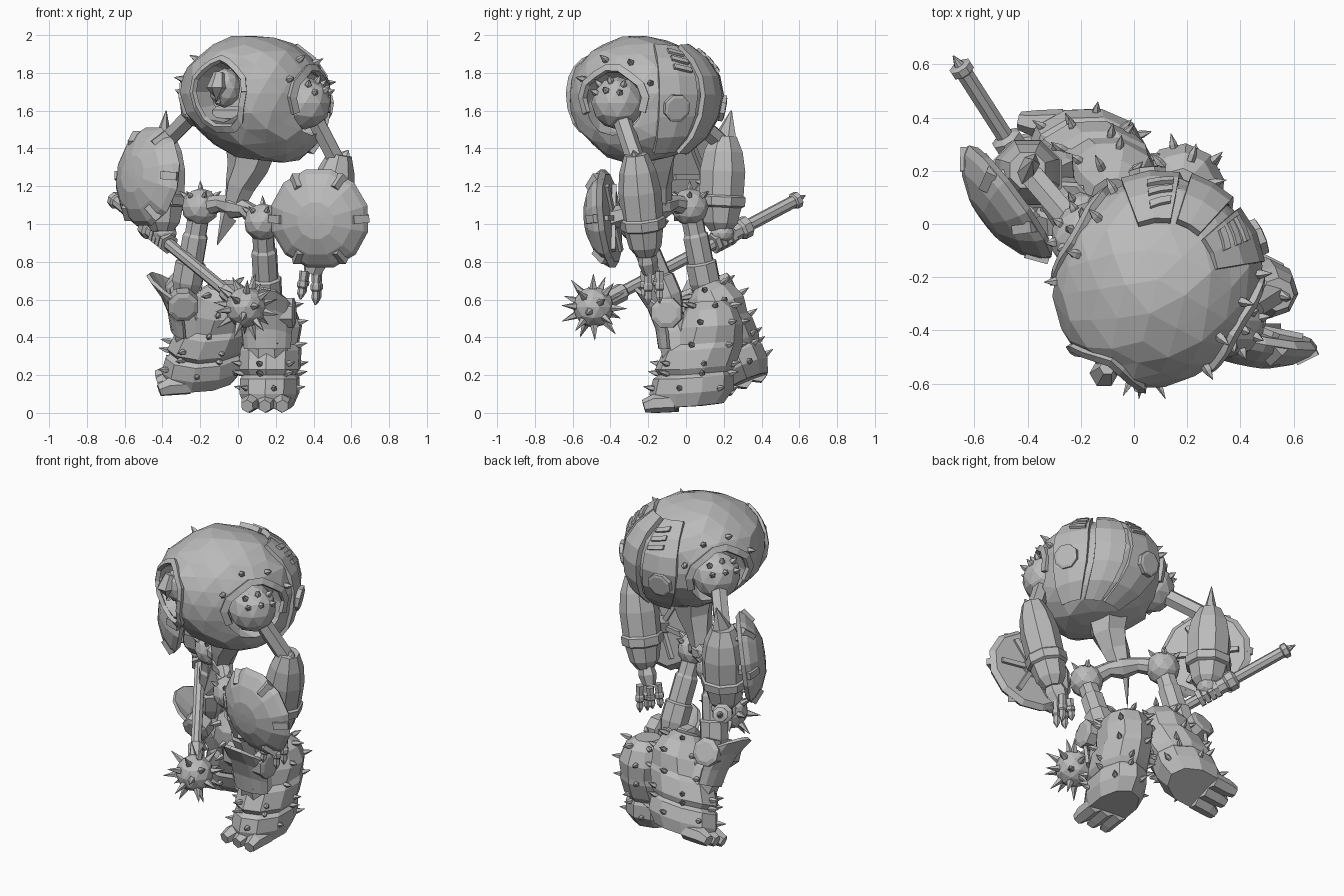
import bpy, bmesh, random
from math import sin, cos, pi, radians, atan2, asin
from mathutils import Vector as V, Matrix as M

random.seed(4)
if "Cube" in bpy.data.objects:
    bpy.data.objects.remove(bpy.data.objects["Cube"])

grey = bpy.data.materials.new("plain_grey")
grey.use_nodes = True
grey.diffuse_color = (0.5, 0.5, 0.5, 1)
grey.node_tree.nodes["Principled BSDF"].inputs["Base Color"].default_value = grey.diffuse_color


def finish(name, bm, mat=None):
    """Turn a bmesh into a flat shaded object."""
    bmesh.ops.recalc_face_normals(bm, faces=bm.faces)
    if mat:
        bm.transform(mat)
    me = bpy.data.meshes.new(name)
    bm.to_mesh(me)
    bm.free()
    me.materials.append(grey)
    ob = bpy.data.objects.new(name, me)
    bpy.context.scene.collection.objects.link(ob)
    return ob


def loft(bm, pts, n=8, squash=1.0):
    """Rings of n sides along a path of (point, radius)."""
    rings = []
    for i, (p, r) in enumerate(pts):
        d = V(pts[min(i + 1, len(pts) - 1)][0]) - V(pts[max(i - 1, 0)][0])
        q = d.to_track_quat('Z', 'Y')
        rings.append([bm.verts.new(V(p) + q @ V((r * cos(a) * squash, r * sin(a), 0)))
                      for a in [2 * pi * (k + .5) / n for k in range(n)]])
    for a, b in zip(rings, rings[1:]):
        for k in range(n):
            bm.faces.new((a[k], a[(k + 1) % n], b[(k + 1) % n], b[k]))
    bm.faces.new(rings[0])
    bm.faces.new(rings[-1])


def tube(name, pts, n=8, squash=1.0, mat=None):
    bm = bmesh.new()
    loft(bm, pts, n, squash)
    return finish(name, bm, mat)


def spikes(name, items, length=.07, r=.018, mat=None):
    """Small cones from a list of (point, direction)."""
    bm = bmesh.new()
    for p, d in items:
        p, d = V(p), V(d).normalized()
        loft(bm, [(p - d * .02, r), (p + d * .01, r), (p + d * length, .001)], 5)
    return finish(name, bm, mat)


def ball(name, c, r, sub=2, scale=(1, 1, 1)):
    bm = bmesh.new()
    bmesh.ops.create_icosphere(bm, subdivisions=sub, radius=r)
    return finish(name, bm, M.Translation(c) @ M.Diagonal((*scale, 1)))


def sheet(name, f, nu, nv, thick, mat=None):
    """Thick sheet over f(u, v) with u and v from 0 to 1."""
    bm = bmesh.new()
    g = [[bm.verts.new(f(i / nu, j / nv)) for j in range(nv + 1)] for i in range(nu + 1)]
    for i in range(nu):
        for j in range(nv):
            bm.faces.new((g[i][j], g[i + 1][j], g[i + 1][j + 1], g[i][j + 1]))
    ob = finish(name, bm, mat)
    m = ob.modifiers.new("thickness", 'SOLIDIFY')
    m.thickness, m.offset = thick, 0
    return ob


# Torso: rounded shell turned towards the right
yaw = M.Rotation(radians(-30), 4, 'Z')
mid = V((.09, -.21, 1.69))
fwd, side, up = yaw @ V((0, -1, 0)), yaw @ V((1, 0, 0)), V((0, 0, 1))


def surf(az, el, k=1.0):
    c = max(cos(el), 0) ** .85
    s = sin(el)
    back = max(0, -cos(az)) * c
    p = yaw @ V((.38 * c * sin(az) * k, -(.42 - .025 * back) * c * cos(az) * k, s * (.31 if s > 0 else .37) * k))
    if s < 0:
        p.x += .12 * s * s
    p.z -= .06 * back * s
    return mid + p


bm = bmesh.new()
bmesh.ops.create_icosphere(bm, subdivisions=3, radius=1)
for v in bm.verts:
    d = v.co.normalized()
    v.co = surf(atan2(d.x, -d.y), asin(max(-1, min(1, d.z))), random.uniform(.97, 1.02))
torso = finish("torso_shell", bm)

shoulders = [mid + side * s * .315 + V((0, 0, -.05)) for s in (1, -1)]
eye = mid + fwd * .36 + V((0, 0, .01))
cutters = [ball("socket_cutter", p, .18) for p in shoulders]
cutters.append(tube("eye_cutter", [(eye - fwd * .12, .13), (eye + fwd * .15, .2)], 11))
for c in cutters:
    c.hide_render = True
    m = torso.modifiers.new("cut", 'BOOLEAN')
    m.operation, m.object, m.solver = 'DIFFERENCE', c, 'EXACT'
    bpy.context.view_layer.objects.active = torso
    bpy.ops.object.modifier_apply(modifier=m.name)
    bpy.data.objects.remove(c)


def shell_arc(name, az, el, ra, re, a0, a1, wide, n):
    """Raised ragged band on the shell around an opening."""
    def f(u, v):
        a = a0 + (a1 - a0) * u
        k = 1 + wide * v + .05 * sin(5 * a)
        return surf(az + ra * k * cos(a), el + re * k * sin(a), 1.01)
    sheet(name, f, n, 1, .025)


# Face opening: ragged rim, inner head and jaw
shell_arc("face_rim", 0, .03, .38, .52, 0, 2 * pi, .2, 16)
ball("inner_head", eye - fwd * .04 + up * .02, .1, 2, (.85, .85, 1.05))
tube("face_visor", [(eye + fwd * .03 - up * .06, .015), (eye + fwd * .045 + up * .02, .055),
                    (eye + fwd * .02 + up * .1, .03)], 6)
tube("jaw", [(eye - fwd * .09 - up * .12 + side * s, .045) for s in (-.08, 0, .08)], 6)

# Back panels, spine, vents and round exhausts
for i, (a, b, k) in enumerate([(167, 193, 1.03), (199, 232, 1.01), (128, 161, 1.01)]):
    sheet(f"back_panel_{i}", lambda u, v: surf(radians(a + (b - a) * u), radians(-62 + 122 * v), k), 2, 6, .03)
for s in (1, -1):
    for i in range(3):
        e = 24 + i * 10
        sheet("back_vent", lambda u, v: surf(radians(180 - s * (22 + 16 * u)), radians(e + 5 * v + 4 * u), 1.05), 2, 1, .02)
    p = surf(radians(180 - s * 38), radians(-13))
    d = (p - mid).normalized()
    tube("exhaust", [(p - d * .05, .075), (p + d * .03, .075), (p + d * .035, .06)], 8)

# Shoulders: balls, brow arcs and spikes
for p, s in zip(shoulders, (1, -1)):
    out = side * s
    ball("shoulder_ball", p - out * .01, .14)
    shell_arc("shoulder_brow", s * pi / 2, -.12, .42, .5, -.3, pi + .3, .25, 9)
    dirs = [out * cos(e) + up * sin(e) + fwd * sin(a) * .8 for e in (.5, 1.0) for a in (-.9, 0, .9)]
    spikes("shoulder_spikes", [(p - out * .01 + d.normalized() * .135, d) for d in dirs], .04)
    spikes("shell_spikes", [(surf(s * (pi / 2 + a), e), surf(s * (pi / 2 + a), e) - mid)
                            for a, e in ((-.5, .25), (-.2, .62), (.25, .58), (.55, .2))], .05)

# Pelvis: waist, hip bar and hip balls
hub = V((-.02, -.13, 1.09))
hips = [V((.13, -.27, 1.01)), V((-.2, .02, 1.09))]
tube("waist", [((.07, -.16, 1.42), .14), ((.05, -.16, 1.3), .11), ((.01, -.15, 1.2), .085), (hub, .06)], 6, .9)
tube("hip_bar", [(hips[0], .06), (hub + V((.06, -.05, -.01)), .045), (hub, .065),
                 (hub + V((-.07, .06, .02)), .045), (hips[1], .06)], 8)
tube("loin_fin", [(hub + V((-.03, 0, -.05)), .07), (hub + V((-.09, -.06, -.2)), .004)], 4, .3)
for h in hips:
    ball("hip_ball", h, .1)
    dirs = [V((cos(a) * .8, sin(a) * .8, .6)) for a in range(6)] + [up]
    spikes("hip_spikes", [(h + d.normalized() * .095, d) for d in dirs], .045, .015)


# Legs: thigh, knee with flared guard, wide boot and toes
def leg(frame, hip):
    knee = frame @ V((0, -.08, .54))
    d = knee - hip
    tube("thigh", [(hip, .06), (hip + d * .3, .06), (hip + d * .33, .07), (hip + d * .62, .07),
                   (hip + d * .64, .085), (hip + d * .85, .085), (knee, .06)], 8)
    rows = [(.03, 0, .13, .19), (.1, .02, .16, .225), (.18, .03, .16, .215), (.2, .04, .145, .195),
            (.23, .04, .165, .215), (.33, .08, .165, .21), (.36, .1, .15, .19), (.45, .12, .165, .175),
            (.54, .12, .13, .14), (.585, .12, .07, .08)]
    bm = bmesh.new()
    loft(bm, [((0, 0, z), 1) for z, *_ in rows], 10)
    for i, v in enumerate(bm.verts):
        z, c, rx, ry = rows[i // 10]
        v.co.x, v.co.y = v.co.x * rx, v.co.y * ry + c
        v.co.z += .12 * max(v.co.y, 0) * (1 - z)
    finish("boot", bm, frame)
    pts = []
    for j in (1, 2, 4, 5, 7, 8):
        z, c, rx, ry = rows[j]
        for k in range(6):
            a = 2 * pi * (k + .5 * (j % 2)) / 6 + .3
            pts.append(((rx * cos(a) * .95, c + ry * sin(a) * .95, z + .03), (cos(a), sin(a), .2)))
    spikes("boot_spikes", pts, .05, .016, frame)
    for x in (-.085, 0, .085):
        tube("toe", [((x, -.06, .055), .05), ((x, -.17, .05), .05), ((x * 1.1, -.225, .035), .035)], 6, 1, frame)
    tube("knee_axle", [((x, -.1, .53), r) for x, r in
                       ((-.15, .06), (-.14, .085), (-.07, .085), (-.06, .06),
                        (.06, .06), (.07, .085), (.14, .085), (.15, .06))], 8, 1, frame)
    tube("shin", [((0, -.02, .3), .12), ((0, -.07, .43), .1), ((0, -.1, .55), .06)], 8, 1, frame)

    def guard(u, v):
        a = (u - .5) * 2.6
        w = .11 + .02 * v
        return V((w * sin(a) * 1.1, -.07 - w * cos(a) * (.7 + .9 * v * v), .34 + v * (.18 + .14 * cos(a))))
    sheet("knee_guard", guard, 6, 3, .02, frame)


leg(M.Translation((.165, .01, 0)) @ M.Rotation(radians(-6), 4, 'Z'), hips[0])
leg(M.Translation((-.2, .33, .13)) @ M.Rotation(radians(23), 4, 'X') @ M.Rotation(radians(-86), 4, 'Z'), hips[1])


# Arms: strut, forearm barrel with bands, point and shield
def arm(shoulder, elbow, wrist, tip, centre, normal, fat):
    e, w = V(elbow), V(wrist)
    d = w - e
    tube("upper_arm", [(shoulder, .07), (shoulder + (e - shoulder) * .25, .05), (e, .05)], 6)
    rings = ((-.1, .55), (.08, .85), (.3, 1), (.58, .97), (.6, 1.07), (.7, 1.05), (.72, .9), (.9, .75), (1, .45))
    tube("forearm", [(e + d * t, fat * r) for t, r in rings], 8)
    tube("elbow_point", [(e + d * .25, .1), (e, .08), (tip, .004)], 6, .6)
    n, c = V(normal).normalized(), V(centre)
    q = n.to_track_quat('Z', 'Y')
    tube("shield", [(c - n * .01, .24), (c + n * .015, .27), (c + n * .045, .25), (c + n * .09, .19),
                    (c + n * .125, .1), (c + n * .13, .03)], 12)
    for k in range(6):
        r = q @ V((cos(k * pi / 3), sin(k * pi / 3), 0))
        tube("shield_rib", [(c + r * .19 + n * .075, .03), (c + r * .26 + n * .02, .03)], 4)
        tube("shield_back_rib", [(c + r * .04 - n * .015, .02), (c + r * .2 - n * .015, .02)], 4)
    tube("shield_mount", [(c, .06), (e + d * .5, .05)], 6)


arm(shoulders[0], (.53, -.26, 1.32), (.43, -.21, .83), (.585, -.28, 1.39), (.435, -.4, 1.03), (-.2, -.97, -.1), .115)
arm(shoulders[1], (-.4, .2, 1.42), (-.4, .18, .96), (-.38, .24, 1.6), (-.46, .09, 1.25), (-.78, -.58, .12), .13)

# Open left hand
tube("left_palm", [((.43, -.21, .86), .05), ((.41, -.2, .8), .07), ((.39, -.19, .74), .05)], 6, .7)
for x, y, z in ((.33, -.22, .6), (.41, -.2, .57), (.42, -.14, .58), (.34, -.15, .62)):
    a, b = V((.39 + (x - .38) * .8, y, .75)), V((x, y, z))
    tube("finger", [(a.lerp(b, t), r) for t, r in
                    ((0, .025), (.35, .022), (.4, .028), (.55, .028), (.6, .02), (.8, .022), (1, .004))], 6)

# Spiked mace held in the right hand
head, butt = V((.04, -.49, .56)), V((-.665, .61, 1.14))
tube("mace_shaft", [(head.lerp(butt, t), r) for t, r in
                    ((0, .045), (.14, .05), (.15, .032), (.62, .032), (.63, .045), (.7, .045), (.71, .06),
                     (.74, .06), (.75, .034), (.96, .034), (.965, .045), (.985, .045), (.99, .02), (1.02, .003))], 8)
ball("mace_head", head, .11)
dirs = [V((cos(k * 2.4) * (1 - h * h) ** .5, sin(k * 2.4) * (1 - h * h) ** .5, h))
        for k, h in ((k, 1 - (2 * k + 1) / 22) for k in range(22))]
spikes("mace_spikes", [(head + d * .1, d) for d in dirs], .085, .02)
grip = head.lerp(butt, .62)
ball("right_palm", grip + V((.01, 0, .03)), .065, 2, (1, 1, .8))
axis = (butt - head).normalized()
for k in range(4):
    c = grip + axis * (k - 1.5) * .035
    tube("gripping_finger", [(c - axis * .014, .055), (c + axis * .014, .055)], 6)
